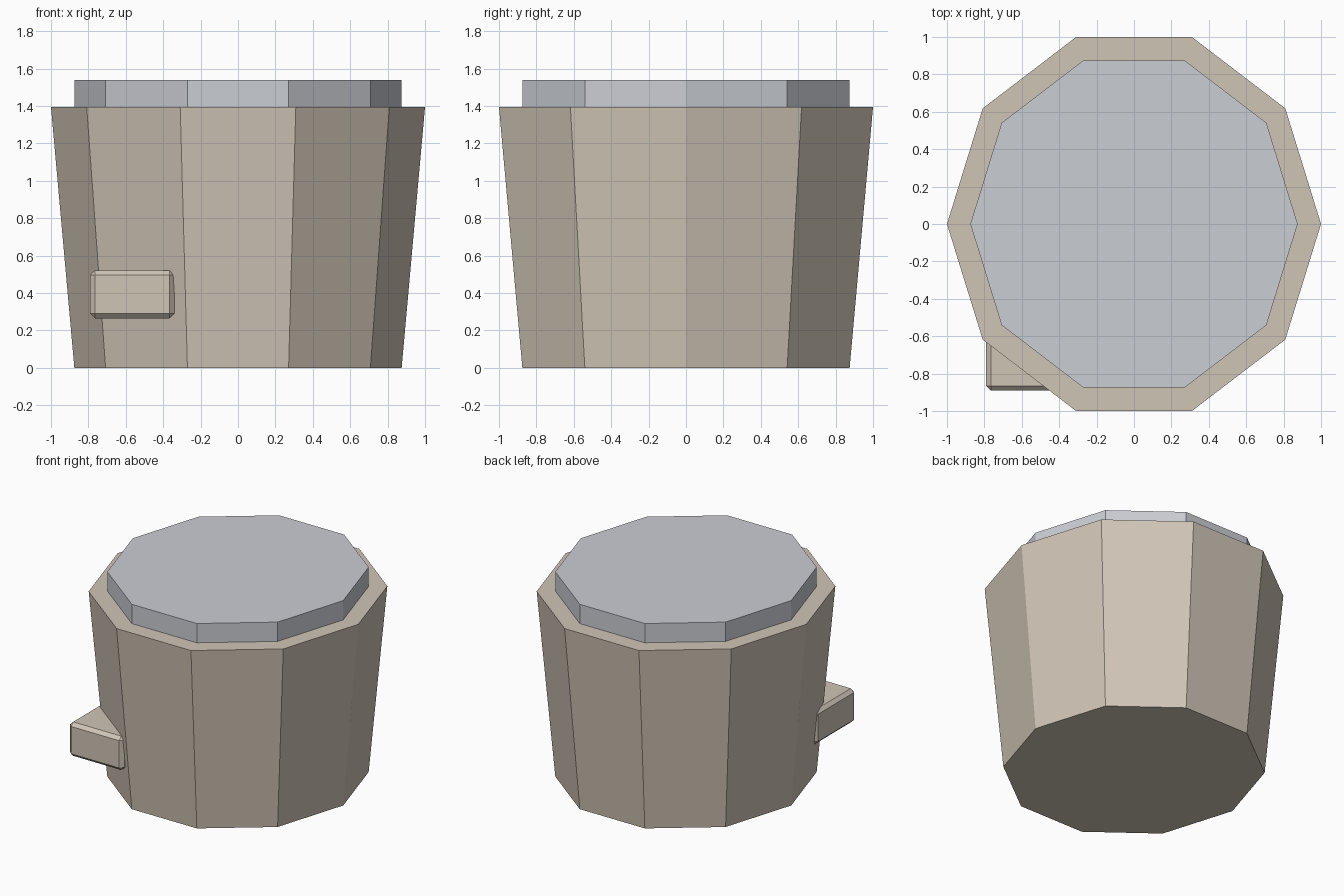
import bpy, bmesh, math
from mathutils import Matrix

cube = bpy.data.objects.get("Cube")
if cube:
    bpy.data.objects.remove(cube, do_unlink=True)

SIDES = 10
STRETCH = 1 / math.sin(math.radians(72))  # makes depth equal to width


def material(name, colour):
    mat = bpy.data.materials.new(name)
    mat.use_nodes = True
    mat.diffuse_color = (*colour, 1)
    mat.node_tree.nodes["Principled BSDF"].inputs["Base Color"].default_value = (*colour, 1)
    return mat


def finish(name, bm, mat):
    bmesh.ops.recalc_face_normals(bm, faces=bm.faces)
    mesh = bpy.data.meshes.new(name)
    bm.to_mesh(mesh)
    bm.free()
    mesh.materials.append(mat)
    obj = bpy.data.objects.new(name, mesh)
    bpy.context.collection.objects.link(obj)
    return obj


def ten_sided(name, r_low, r_high, z_low, z_high, mat):
    bm = bmesh.new()
    rings = []
    for r, z in ((r_low, z_low), (r_high, z_high)):
        angles = [math.tau * i / SIDES for i in range(SIDES)]
        rings.append([bm.verts.new((r * math.cos(a), r * STRETCH * math.sin(a), z)) for a in angles])
        bm.faces.new(rings[-1])
    low, high = rings
    for i in range(SIDES):
        j = (i + 1) % SIDES
        bm.faces.new((low[i], low[j], high[j], high[i]))
    return finish(name, bm, mat)


def bevelled_block(name, low, high, width, mat):
    size = [b - a for a, b in zip(low, high)]
    centre = [(a + b) / 2 for a, b in zip(low, high)]
    bm = bmesh.new()
    bmesh.ops.create_cube(bm, size=1, matrix=Matrix.Translation(centre) @ Matrix.Diagonal((*size, 1)))
    bmesh.ops.bevel(bm, geom=bm.edges[:], offset=width, segments=1, affect='EDGES')
    return finish(name, bm, mat)


beige = material("warm beige", (0.63, 0.56, 0.47))
grey = material("cool light grey", (0.59, 0.61, 0.65))

# Tapered body, straight lid, and the block poking out of the lower wall
ten_sided("body", 0.875, 1.0, 0, 1.395, beige)
ten_sided("lid", 0.875, 0.875, 1.395, 1.54, grey)
bevelled_block("side_block", (-0.79, -0.89, 0.265), (-0.34, -0.415, 0.52), 0.025, beige)
